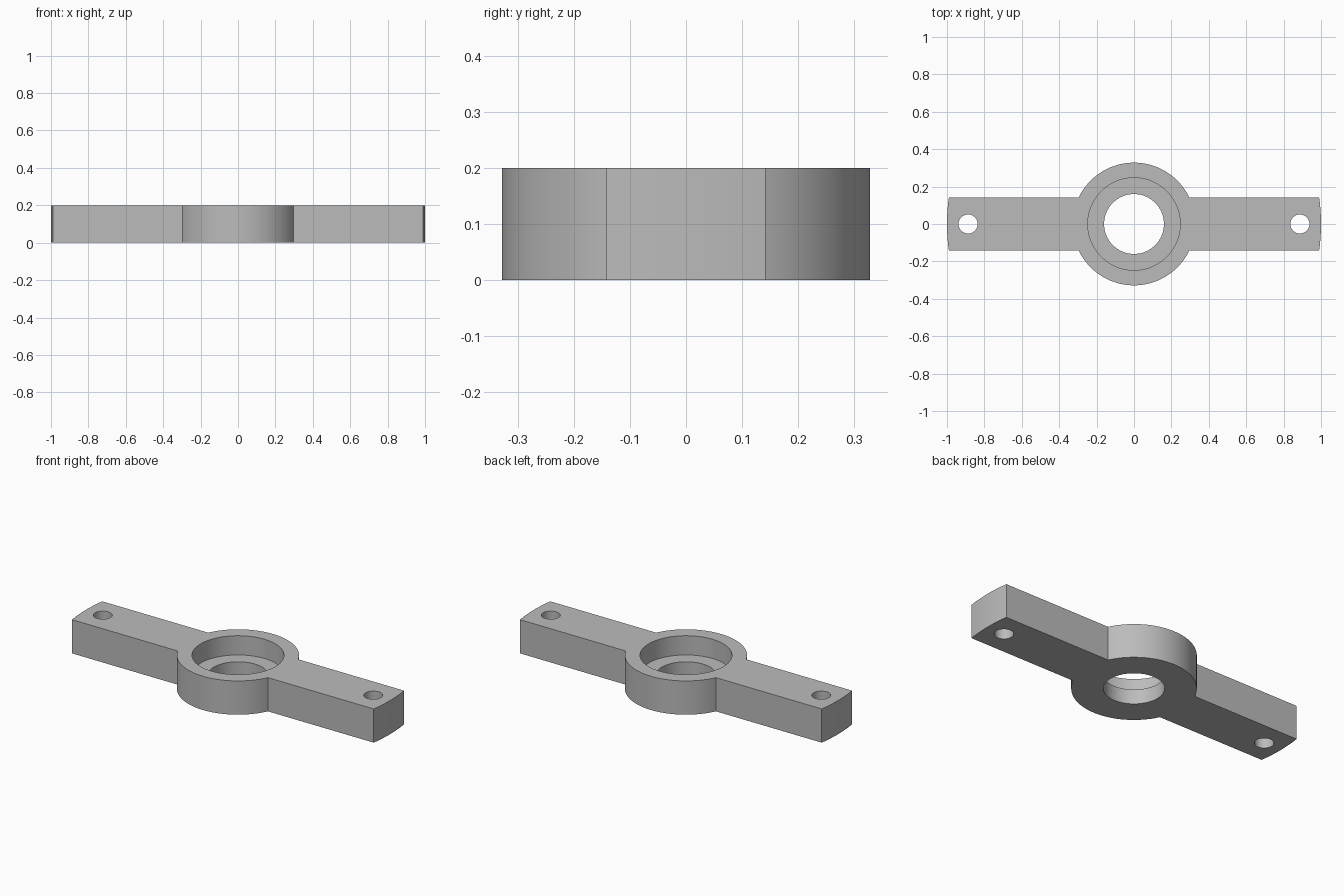
import bpy
import bmesh
import math

if "Cube" in bpy.data.objects:
    bpy.data.objects.remove(bpy.data.objects["Cube"])

HEIGHT = 0.2
HALF_WIDTH = 0.142
REACH = 1.0
HUB_RADIUS = 0.328
BORE_RADIUS = 0.16
RECESS_RADIUS = 0.247
RECESS_FLOOR = 0.086
BOLT_RADIUS = 0.051
BOLT_X = 0.887

metal = bpy.data.materials.new("plain grey")
metal.use_nodes = True
grey = (0.5, 0.5, 0.5, 1)
metal.diffuse_color = grey
metal.node_tree.nodes["Principled BSDF"].inputs["Base Color"].default_value = grey


def arc(radius, start, end, steps):
    """Points along an arc about the origin, both ends included."""
    angles = [start + (end - start) * i / steps for i in range(steps + 1)]
    return [(radius * math.cos(a), radius * math.sin(a)) for a in angles]


def prism(name, outline, bottom, top):
    """Solid made by raising a flat outline."""
    bm = bmesh.new()
    face = bm.faces.new([bm.verts.new((x, y, bottom)) for x, y in outline])
    raised = bmesh.ops.extrude_face_region(bm, geom=[face])["geom"]
    verts = [v for v in raised if isinstance(v, bmesh.types.BMVert)]
    bmesh.ops.translate(bm, verts=verts, vec=(0, 0, top - bottom))
    bmesh.ops.recalc_face_normals(bm, faces=bm.faces)
    mesh = bpy.data.meshes.new(name)
    bm.to_mesh(mesh)
    bm.free()
    mesh.materials.append(metal)
    obj = bpy.data.objects.new(name, mesh)
    bpy.context.collection.objects.link(obj)
    return obj


def drill(body, radius, x, bottom):
    """Cut a round hole from the given height up through the top."""
    circle = arc(radius, 0, math.tau, 96)[:-1]
    cutter = prism("hole_cutter", [(px + x, py) for px, py in circle],
                   bottom, HEIGHT + 0.1)
    cutter.hide_render = True
    cut = body.modifiers.new("hole", "BOOLEAN")
    cut.operation = "DIFFERENCE"
    cut.solver = "EXACT"
    cut.object = cutter
    bpy.ops.object.modifier_apply(modifier=cut.name)
    bpy.data.objects.remove(cutter)


# Outline: rounded arm end, then hub side, repeated by half a turn
tip = math.asin(HALF_WIDTH / REACH)
neck = math.asin(HALF_WIDTH / HUB_RADIUS)
half = arc(REACH, -tip, tip, 12) + arc(HUB_RADIUS, neck, math.pi - neck, 48)
outline = half + [(-x, -y) for x, y in half]

bracket = prism("bracket_body", outline, 0, HEIGHT)
bpy.ops.object.select_all(action="DESELECT")
bpy.context.view_layer.objects.active = bracket
bracket.select_set(True)

# Central bore with a wider recess above it, and a bolt hole in each arm
drill(bracket, RECESS_RADIUS, 0, RECESS_FLOOR)
drill(bracket, BORE_RADIUS, 0, -0.1)
for side in (-1, 1):
    drill(bracket, BOLT_RADIUS, side * BOLT_X, -0.1)

bpy.ops.object.shade_smooth_by_angle(angle=math.radians(30))
